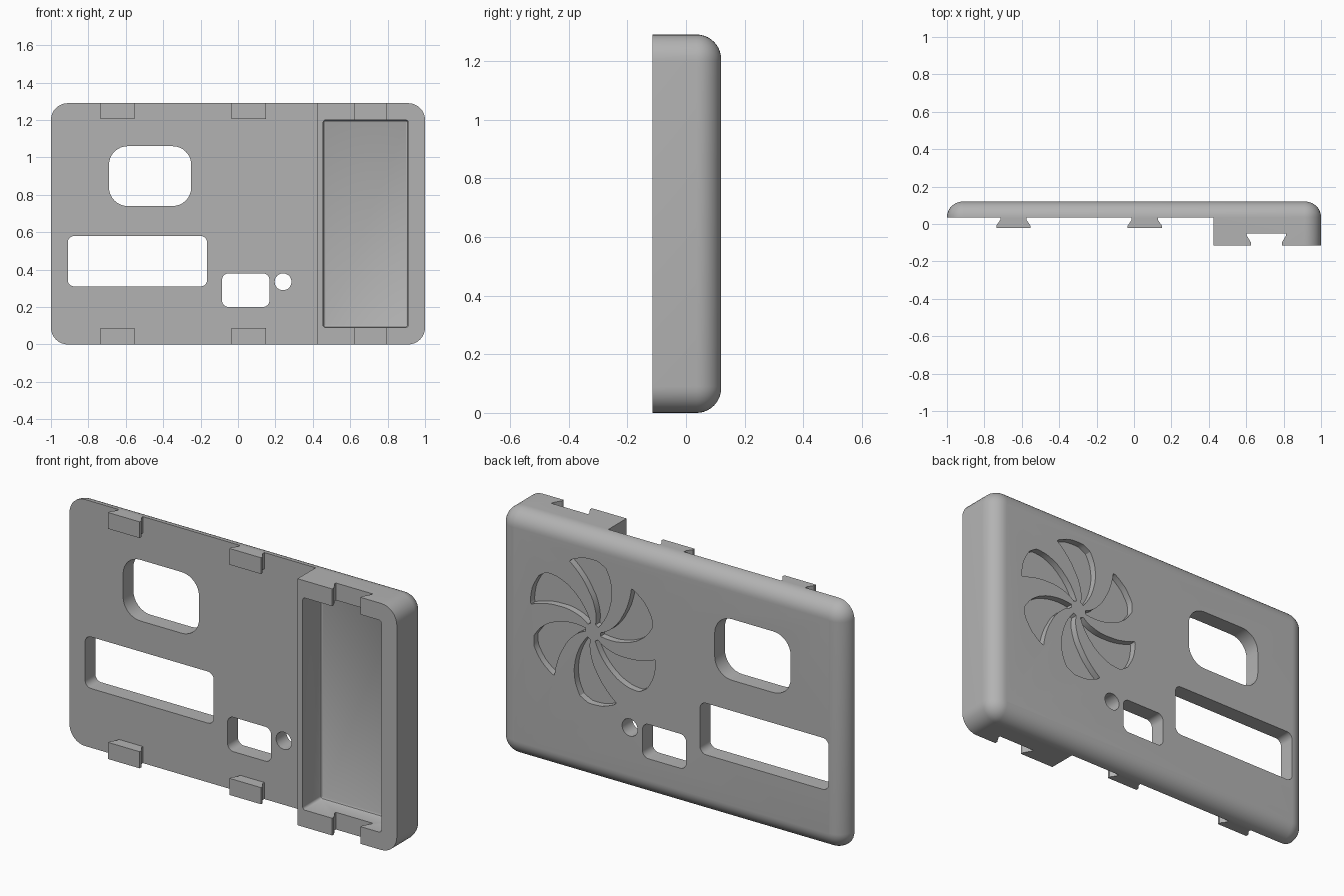
import bpy, bmesh
from math import sin, cos, pi, radians

cube = bpy.data.objects.get("Cube")
if cube:
    bpy.data.objects.remove(cube, do_unlink=True)

grey = bpy.data.materials.new("plain_grey")
grey.use_nodes = True
colour = (0.45, 0.45, 0.45, 1)
grey.diffuse_color = colour
grey.node_tree.nodes["Principled BSDF"].inputs["Base Color"].default_value = colour

HEIGHT, FRONT, FACE, BACK = 1.29, -0.115, 0.035, 0.12


def loft(name, rings):
    """Closed solid through rings that share one point count."""
    bm = bmesh.new()
    loops = [[bm.verts.new(p) for p in ring] for ring in rings]
    n = len(loops[0])
    for a, b in zip(loops, loops[1:]):
        for i in range(n):
            j = (i + 1) % n
            bm.faces.new((a[i], a[j], b[j], b[i]))
    bm.faces.new(loops[0])
    bm.faces.new(loops[-1])
    bmesh.ops.recalc_face_normals(bm, faces=bm.faces)
    mesh = bpy.data.meshes.new(name)
    bm.to_mesh(mesh)
    bm.free()
    mesh.materials.append(grey)
    obj = bpy.data.objects.new(name, mesh)
    bpy.context.collection.objects.link(obj)
    return obj


def rounded(x0, x1, z0, z1, r, y, inset=0.0, steps=8):
    """Rounded rectangle ring at depth y, shrunk by inset."""
    r2 = max(r - inset, 0.002)
    pts = []
    corners = [(x1 - r, z1 - r), (x0 + r, z1 - r), (x0 + r, z0 + r), (x1 - r, z0 + r)]
    shift = max(inset + r2 - r, 0)
    signs = [(1, 1), (-1, 1), (-1, -1), (1, -1)]
    for q, ((cx, cz), (sx, sz)) in enumerate(zip(corners, signs)):
        for k in range(steps + 1):
            a = (q + k / steps) * pi / 2
            pts.append((cx - sx * shift + r2 * cos(a), y, cz - sz * shift + r2 * sin(a)))
    return pts


def upright(name, profile, z0, z1):
    """Prism with an x-y profile standing between two heights."""
    return loft(name, [[(x, y, z) for x, y in profile] for z in (z0, z1)])


def dovetail(x, narrow, wide, y_narrow, y_mid, y_wide, lip):
    """Symmetric dovetail profile; lip is the depth of its outer straight end."""
    half = [(narrow, y_narrow), (narrow, y_mid), (wide, lip), (wide, y_wide)]
    return [(x + w, y) for w, y in half] + [(x - w, y) for w, y in reversed(half)]


# Body: full-depth slab with rounded back edges
R = BACK - FACE
rings = [rounded(-1, 1, 0, HEIGHT, 0.09, FRONT)]
for k in range(11):
    t = k / 10 * pi / 2
    rings.append(rounded(-1, 1, 0, HEIGHT, 0.09, FACE + 0.001 + (R - 0.001) * sin(t), R * (1 - cos(t))))
body = loft("cover_body", rings)

# Cutters: thin panel area, tray pocket and dovetail slot
cutters = [
    upright("panel_cutter", [(-1.1, -0.3), (0.425, -0.3), (0.425, FACE), (-1.1, FACE)], -0.1, 1.4),
    loft("pocket_cutter", [
        rounded(0.455, 0.91, 0.09, 1.2, 0.014, FRONT - 0.05),
        rounded(0.455, 0.91, 0.09, 1.2, 0.014, FACE - 0.012),
        rounded(0.455, 0.91, 0.09, 1.2, 0.014, FACE - 0.004, 0.004),
        rounded(0.455, 0.91, 0.09, 1.2, 0.014, FACE, 0.012)]),
    upright("slot_cutter", dovetail(0.708, 0.082, 0.106, FRONT - 0.02, -0.1, -0.05, -0.06), -0.1, 1.4),
]

# Window and hole cutters
for x0, x1, z0, z1, r in [(-0.69, -0.25, 0.74, 1.06, 0.1),
                          (-0.91, -0.165, 0.31, 0.58, 0.035),
                          (-0.085, 0.168, 0.2, 0.38, 0.035),
                          (0.196, 0.286, 0.29, 0.38, 0.0449)]:
    cutters.append(loft("window_cutter", [rounded(x0, x1, z0, z1, r, y) for y in (-0.2, 0.3)]))

# Curved fan blades recessed into the back: (radius, sweep angle)
blade = [(0.045, -42), (0.13, -27), (0.215, -15), (0.3, -6), (0.362, 0), (0.368, -2),
         (0.378, -14), (0.378, -26), (0.36, -34), (0.31, -41), (0.248, -48),
         (0.13, -59), (0.045, -66)]
outline = []
for (r0, a0), (r1, a1) in zip(blade, blade[1:]):
    outline += [(r0 + (r1 - r0) * s / 3, a0 + (a1 - a0) * s / 3) for s in range(3)]
outline.append(blade[-1])
for k in range(6):
    turn = 60 * k - 8
    cutters.append(loft("blade_cutter", [
        [(0.455 - r * cos(radians(a + turn)), y, 0.777 + r * sin(radians(a + turn)))
         for r, a in outline] for y in (BACK - 0.035, BACK + 0.05)]))

# Apply all cuts
for cutter in cutters:
    cutter.hide_render = True
    mod = body.modifiers.new("cut", 'BOOLEAN')
    mod.operation = 'DIFFERENCE'
    mod.solver = 'EXACT'
    mod.object = cutter
bpy.context.view_layer.update()
result = bpy.data.meshes.new_from_object(body.evaluated_get(bpy.context.evaluated_depsgraph_get()))
body.modifiers.clear()
body.data = result
for cutter in cutters:
    bpy.data.objects.remove(cutter, do_unlink=True)

# Dovetail tabs along the top and bottom edges
for side, x in (("right", -0.645), ("middle", 0.06 - 0.0025)):
    for level, z0, z1 in (("lower", 0, 0.087), ("upper", 1.205, HEIGHT)):
        upright(f"{side}_{level}_tab",
                dovetail(x, 0.07, 0.091, FACE + 0.001, 0.022, -0.022, -0.008), z0, z1)

# Smooth shading on the rounded body only
bpy.ops.object.select_all(action='DESELECT')
body.select_set(True)
bpy.context.view_layer.objects.active = body
bpy.ops.object.shade_smooth_by_angle(angle=radians(30))
